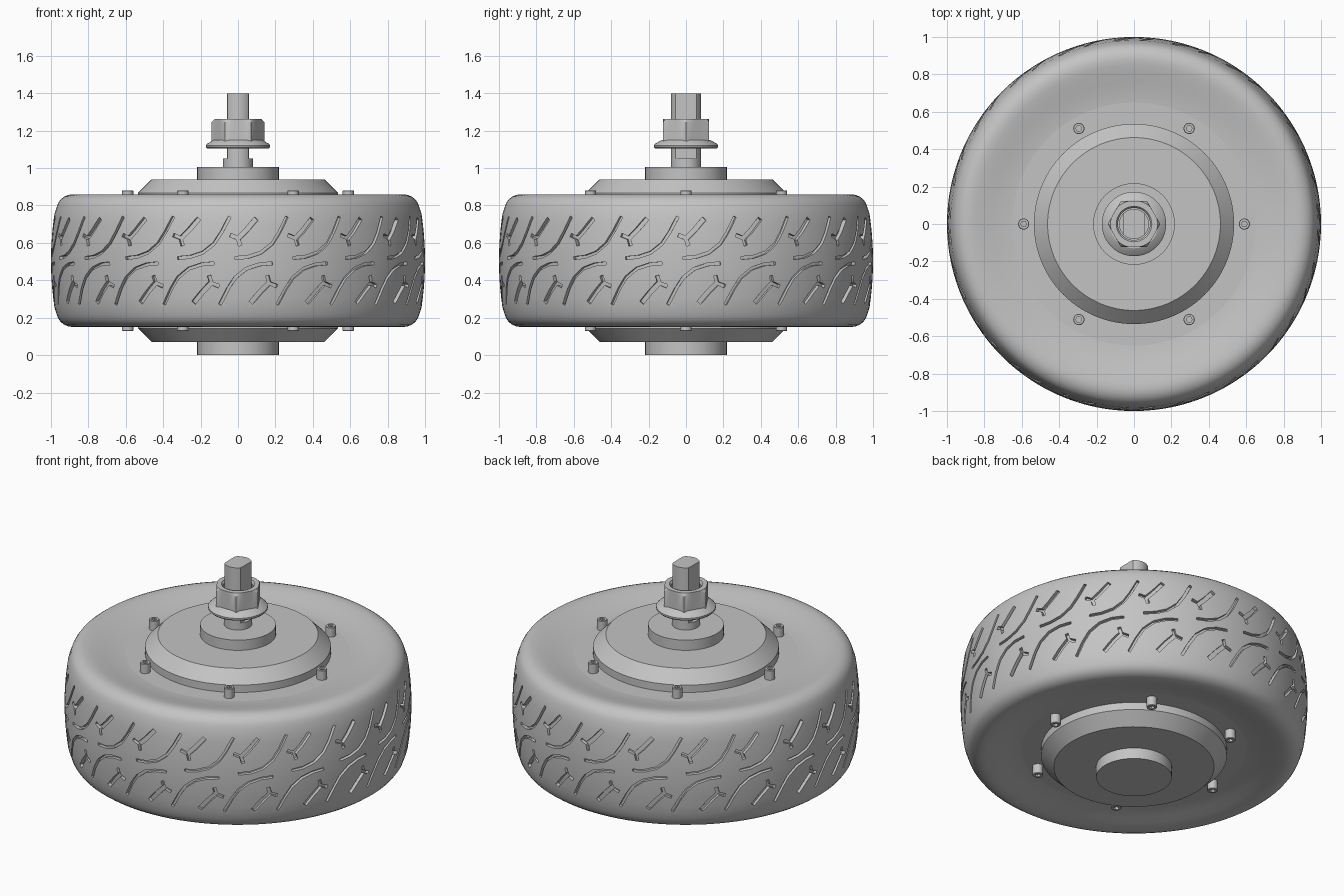
import bpy, bmesh, math
from math import cos, sin, pi
from mathutils import Matrix

cube = bpy.data.objects.get("Cube")
if cube:
    bpy.data.objects.remove(cube, do_unlink=True)

MID = 0.505       # height of the wheel's middle plane
PITCHES = 20      # tread repeats around the tyre

grey = bpy.data.materials.new("plain_grey")
grey.use_nodes = True
grey.diffuse_color = (0.55, 0.55, 0.55, 1)
grey.node_tree.nodes["Principled BSDF"].inputs["Base Color"].default_value = (0.55, 0.55, 0.55, 1)


def finish(name, bm):
    bmesh.ops.remove_doubles(bm, verts=bm.verts, dist=1e-5)
    bmesh.ops.recalc_face_normals(bm, faces=bm.faces)
    mesh = bpy.data.meshes.new(name)
    bm.to_mesh(mesh)
    bm.free()
    mesh.materials.append(grey)
    ob = bpy.data.objects.new(name, mesh)
    bpy.context.collection.objects.link(ob)
    return ob


def smooth(ob):
    bpy.ops.object.select_all(action='DESELECT')
    ob.select_set(True)
    bpy.context.view_layer.objects.active = ob
    bpy.ops.object.shade_smooth_by_angle(angle=math.radians(28))


def hexagon(apothem):
    """Radius limit that turns a round section into a hexagon."""
    return lambda a: apothem / cos((a % (pi / 3)) - pi / 6)


def lathe(name, profile, segments, closed=False, limit=None):
    """Spin (radius, z) points about z; limit(radius, angle) may reshape the section."""
    bm = bmesh.new()
    rings = []
    for i in range(segments):
        a = 2 * pi * i / segments
        ring = []
        for r, z in profile:
            r = limit(r, a) if limit else r
            ring.append(bm.verts.new((r * cos(a), r * sin(a), z)))
        rings.append(ring)
    n = len(profile)
    for i in range(segments):
        p, q = rings[i], rings[(i + 1) % segments]
        for j in range(n if closed else n - 1):
            k = (j + 1) % n
            if profile[j][0] == 0:
                bm.faces.new((p[j], q[k], p[k]))
            elif profile[k][0] == 0:
                bm.faces.new((p[j], q[j], p[k]))
            else:
                bm.faces.new((p[j], q[j], q[k], p[k]))
    return finish(name, bm)


def tread_radius(dz):
    return 1 - 0.3 * dz * dz


# Tyre: crowned tread, rounded shoulders and dished sidewalls
crown = [(tread_radius(d / 20), d / 20) for d in range(6)]
half = crown + [(0.970, 0.285), (0.962, 0.308), (0.948, 0.328), (0.928, 0.343),
                (0.905, 0.352), (0.88, 0.355), (0.85, 0.352), (0.81, 0.344),
                (0.76, 0.333), (0.71, 0.322), (0.66, 0.316), (0.60, 0.31)]
outline = [(r, MID - d) for r, d in reversed(half[1:])] + [(r, MID + d) for r, d in half]
tyre = lathe("tyre", outline, 120, closed=True)


# Tread grooves: strips that follow (arc, height) paths around the crown
def groove(bm, path, width):
    rows = []
    for i, (u, d) in enumerate(path):
        a, b = path[max(i - 1, 0)], path[min(i + 1, len(path) - 1)]
        du, dd = b[0] - a[0], b[1] - a[1]
        size = math.hypot(du, dd) * 2 / width
        row = []
        for side, lift in ((1, -0.022), (-1, -0.022), (-1, 0.03), (1, 0.03)):
            ang = u - side * dd / size - pi / 2
            h = d + side * du / size
            r = tread_radius(h) + lift
            row.append(bm.verts.new((r * cos(ang), r * sin(ang), MID + h)))
        rows.append(row)
    for p, q in zip(rows, rows[1:]):
        for j in range(4):
            k = (j + 1) % 4
            bm.faces.new((p[j], p[k], q[k], q[j]))
    bm.faces.new(rows[0])
    bm.faces.new(rows[-1])


sweep = [(-0.33, 0.014), (-0.26, 0.020), (-0.19, 0.043), (-0.13, 0.09),
         (-0.09, 0.15), (-0.045, 0.235)]
stem = [(-0.004, 0.114), (0.045, 0.162), (0.10, 0.225)]
arms = [(-0.042, 0.137), (0.0, 0.12), (0.012, 0.08)]

for pattern in (((sweep, 0.016), (stem, 0.026)), ((arms, 0.02),)):
    bm = bmesh.new()
    for i in range(PITCHES):
        turn = 2 * pi * i / PITCHES
        for path, width in pattern:
            groove(bm, [(turn + u, d) for u, d in path], width)
            groove(bm, [(turn + 0.17 - u, -d) for u, d in path], width)
    cutter = finish("groove_cutter", bm)
    cutter.hide_render = True
    mod = tyre.modifiers.new("grooves", 'BOOLEAN')
    mod.operation = 'DIFFERENCE'
    mod.solver = 'EXACT'
    mod.object = cutter
    bpy.context.view_layer.objects.active = tyre
    bpy.ops.object.modifier_apply(modifier=mod.name)
    bpy.data.objects.remove(cutter, do_unlink=True)
smooth(tyre)

# Hub: rim plate, bevelled cover and round boss, the same above and below
cover = [(0.66, 0.315), (0.535, 0.315), (0.535, 0.362), (0.462, 0.435),
         (0.218, 0.435), (0.218, 0.5), (0, 0.5)]
lower = [(r, MID - d) for r, d in reversed(cover)]
lower[0] = (0, 0)
lower[1] = (0.218, 0)
smooth(lathe("hub", lower + [(r, MID + d) for r, d in cover], 96))

# Axle: round foot, then a shaft with two flats facing left and right
smooth(lathe("axle_foot", [(0, 0.98), (0.08, 0.98), (0.08, 1.05), (0, 1.05)], 48))
shaft = lathe("axle_shaft", [(0, 1.0), (0.08, 1.0), (0.08, 1.4), (0, 1.4)], 48,
              limit=lambda r, a: min(r, 0.058 / max(abs(cos(a)), 0.01)))
smooth(shaft)

# Flanged hexagonal nut
smooth(lathe("nut_flange", [(0.088, 1.105), (0.165, 1.105), (0.172, 1.112), (0.172, 1.122),
                            (0.165, 1.13), (0.13, 1.15), (0.088, 1.15)], 48, closed=True))
nut_limit = hexagon(0.122)
smooth(lathe("nut", [(0.088, 1.13), (0.16, 1.13), (0.146, 1.247), (0.126, 1.262),
                     (0.095, 1.262), (0.086, 1.25)], 48, closed=True,
             limit=lambda r, a: min(r, nut_limit(a))))

# Socket-head screws around the hub, above and below
socket = hexagon(0.014)
screw = lathe("cover_screw", [(0, 0.352), (0.018, 0.352), (0.018, 0.376), (0.027, 0.376),
                              (0.03, 0.373), (0.03, 0.31), (0, 0.31)], 24,
              limit=lambda r, a: socket(a) if r == 0.018 else r)
smooth(screw)
for side in (0, 1):
    flip = Matrix.Rotation(pi * side, 4, 'X')
    for i in range(6):
        ob = screw if side == i == 0 else screw.copy()
        if ob is not screw:
            bpy.context.collection.objects.link(ob)
        a = i * pi / 3
        ob.matrix_world = Matrix.Translation((0.59 * cos(a), 0.59 * sin(a), MID)) @ flip
